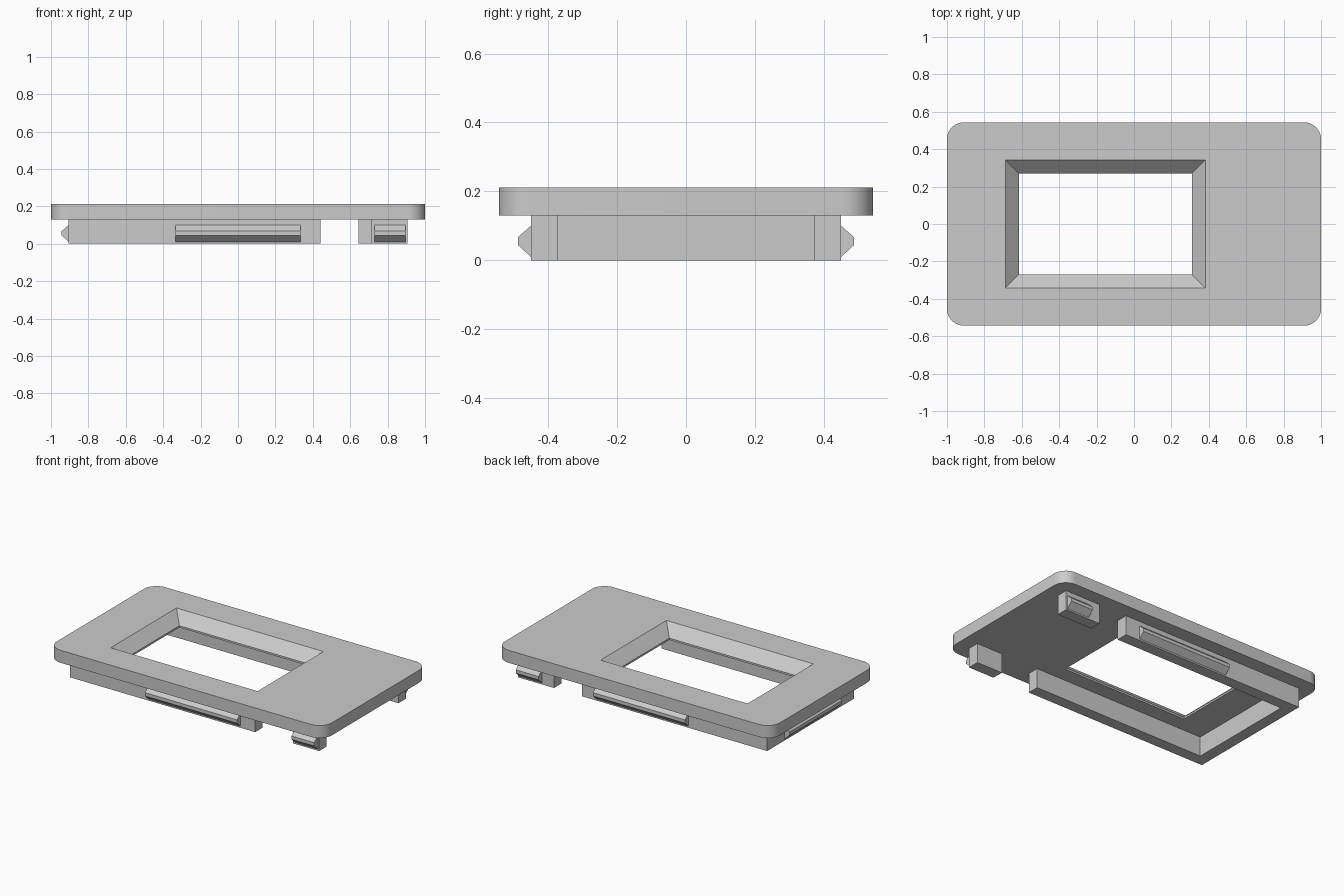
import bpy, bmesh, math
from mathutils import Matrix, Vector

default = bpy.data.objects.get("Cube")
if default:
    bpy.data.objects.remove(default, do_unlink=True)

grey = bpy.data.materials.new("light grey plastic")
grey.use_nodes = True
colour = (0.6, 0.6, 0.6, 1)
grey.diffuse_color = colour
grey.node_tree.nodes["Principled BSDF"].inputs["Base Color"].default_value = colour

BOTTOM, TOP = 0.13, 0.212     # underside and top of the plate
WX, WY, T = 0.905, 0.45, 0.077  # outer wall limits and wall thickness


def loft(name, rings):
    """Closed solid through rings of equal point count."""
    bm = bmesh.new()
    loops = [[bm.verts.new(p) for p in ring] for ring in rings]
    n = len(loops[0])
    for a, b in zip(loops, loops[1:]):
        for i in range(n):
            j = (i + 1) % n
            bm.faces.new((a[i], a[j], b[j], b[i]))
    bm.faces.new(loops[0][::-1])
    bm.faces.new(loops[-1])
    bmesh.ops.recalc_face_normals(bm, faces=bm.faces)
    mesh = bpy.data.meshes.new(name)
    bm.to_mesh(mesh)
    bm.free()
    obj = bpy.data.objects.new(name, mesh)
    bpy.context.collection.objects.link(obj)
    mesh.materials.append(grey)
    return obj


def prism(name, outline, z0, z1):
    return loft(name, [[(x, y, z) for x, y in outline] for z in (z0, z1)])


def rect(x0, x1, y0, y1):
    return [(x0, y0), (x1, y0), (x1, y1), (x0, y1)]


def rounded_rect(hx, hy, r, steps=10):
    pts = []
    for k, (sx, sy) in enumerate([(1, 1), (-1, 1), (-1, -1), (1, -1)]):
        for i in range(steps + 1):
            a = math.pi / 2 * (k + i / steps)
            pts.append((sx * (hx - r) + r * math.cos(a), sy * (hy - r) + r * math.sin(a)))
    return pts


def clip(name, centre, length, angle):
    """Snap ridge along a wall, pointing outwards at the given angle."""
    profile = [(-0.005, 0.01), (0, 0.01), (0.038, 0.045), (0.038, 0.067), (0, 0.10), (-0.005, 0.10)]
    place = Matrix.Translation(Vector((*centre, 0))) @ Matrix.Rotation(angle, 4, 'Z')
    return loft(name, [[place @ Vector((d, s * length / 2, z)) for d, z in profile]
                       for s in (-1, 1)])


# Face plate with a bevelled window opening
plate = prism("face_plate", rounded_rect(1, 0.543, 0.09), BOTTOM, TOP)


def window_ring(grow, z):
    return [(x, y, z) for x, y in rect(-0.615 - grow, 0.31 + grow, -0.27 - grow, 0.27 + grow)]


lip, slope = 0.012, 0.0715
cutter = loft("window_cutter", [window_ring(0, BOTTOM - 0.05), window_ring(0, BOTTOM + lip),
                                window_ring(slope * 1.5, BOTTOM + lip + 1.5 * (TOP - BOTTOM - lip))])
cutter.hide_render = True
bpy.context.view_layer.objects.active = plate
plate.select_set(True)
cut = plate.modifiers.new("window", 'BOOLEAN')
cut.operation = 'DIFFERENCE'
cut.solver = 'EXACT'
cut.object = cutter
bpy.ops.object.modifier_apply(modifier=cut.name)
bpy.data.objects.remove(cutter, do_unlink=True)
bpy.ops.object.shade_smooth_by_angle(angle=math.radians(30))

# U-shaped wall under the plate, open towards +x
end = 0.44
prism("mounting_wall", [(end, -WY), (end, T - WY), (T - WX, T - WY), (T - WX, WY - T),
                        (end, WY - T), (end, WY), (-WX, WY), (-WX, -WY)], 0, BOTTOM)

# Separate corner blocks; the back one is longer
prism("front_block", rect(0.715, WX, -WY, T - WY), 0, BOTTOM)
prism("back_block", rect(0.645, WX, WY - T, WY), 0, BOTTOM)

# Snap clips
for side, s in (("front", -1), ("back", 1)):
    clip(side + "_long_clip", (0, s * WY), 0.67, s * math.pi / 2)
    clip(side + "_short_clip", (0.813, s * WY), 0.165, s * math.pi / 2)
clip("right_end_clip", (-WX, 0), 0.54, math.pi)
